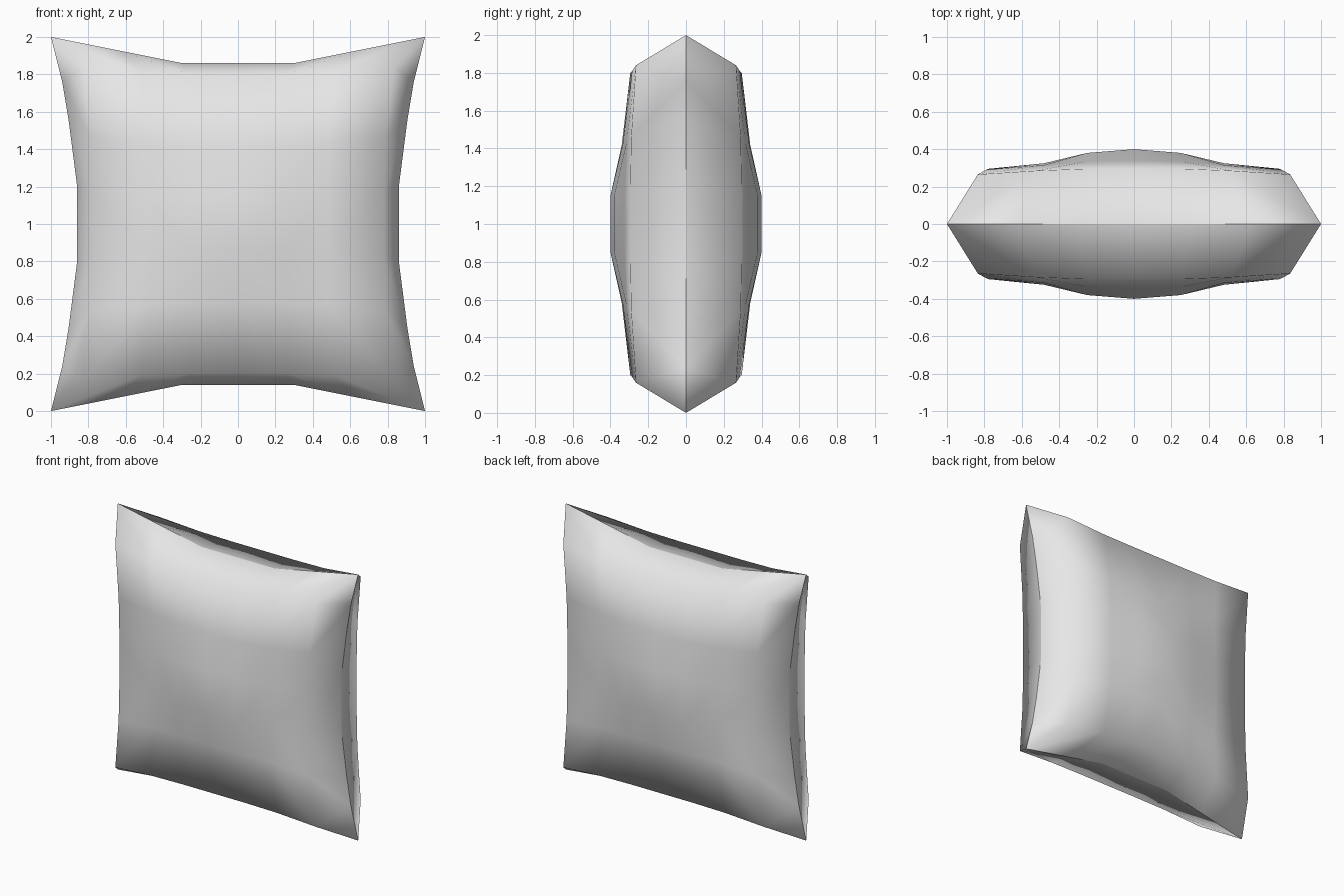
import bpy
import bmesh

cube = bpy.data.objects.get("Cube")
if cube:
    bpy.data.objects.remove(cube, do_unlink=True)

# Plain cloth
cloth = bpy.data.materials.new("grey_cloth")
cloth.use_nodes = True
colour = (0.8, 0.8, 0.8, 1)
cloth.diffuse_color = colour
cloth.node_tree.nodes["Principled BSDF"].inputs["Base Color"].default_value = colour

# One quarter of a panel: rows from the middle up to the seam,
# points (across, bulge, up from the middle) from the centre line outward
QUARTER = [
    [(0, .4, .15), (.25, .38, .15), (.48, .325, .15), (.78, .295, .17), (.86, 0, .2)],
    [(0, .34, .42), (.25, .335, .42), (.48, .315, .43), (.79, .29, .46), (.905, 0, .55)],
    [(0, .295, .8), (.26, .295, .8), (.52, .285, .81), (.835, .265, .84)],
    [(0, 0, .86), (.3, 0, .86), (.62, 0, .924), (1, 0, 1)],
]
# The ring corner and the seam corner close the outer rows
QUARTER[2].append((.94, 0, .76))
QUARTER[3].append((1, 0, 1))


def build_panel(name, side):
    """Mirror the quarter into a full panel bulging towards side (-1 front, 1 back)."""
    bm = bmesh.new()
    for sx in (-1, 1):
        for sz in (-1, 1):
            rows = [[bm.verts.new((sx * x, side * y, 1 + sz * z)) for x, y, z in row]
                    for row in QUARTER]
            for low, high in zip(rows, rows[1:]):
                for a, b, c, d in zip(low, low[1:], high[1:], high):
                    bm.faces.new((a, b, c, d))
            # Bridge the middle strip once
            if sz == 1:
                mid = [bm.verts.new((v.co.x, v.co.y, 2 - v.co.z)) for v in rows[0]]
                for a, b, c, d in zip(mid, mid[1:], rows[0][1:], rows[0]):
                    bm.faces.new((a, b, c, d))
    bmesh.ops.remove_doubles(bm, verts=bm.verts, dist=.001)
    bmesh.ops.recalc_face_normals(bm, faces=bm.faces)
    # An open panel needs its normals checked against the bulge direction
    bm.normal_update()
    if sum(f.normal.y for f in bm.faces) * side < 0:
        bmesh.ops.reverse_faces(bm, faces=bm.faces)
    for face in bm.faces:
        face.smooth = True
    mesh = bpy.data.meshes.new(name)
    bm.to_mesh(mesh)
    bm.free()
    mesh.materials.append(cloth)
    bpy.context.collection.objects.link(bpy.data.objects.new(name, mesh))


# The two panels meet along an open seam, which keeps it crisp
build_panel("front_panel", -1)
build_panel("back_panel", 1)
